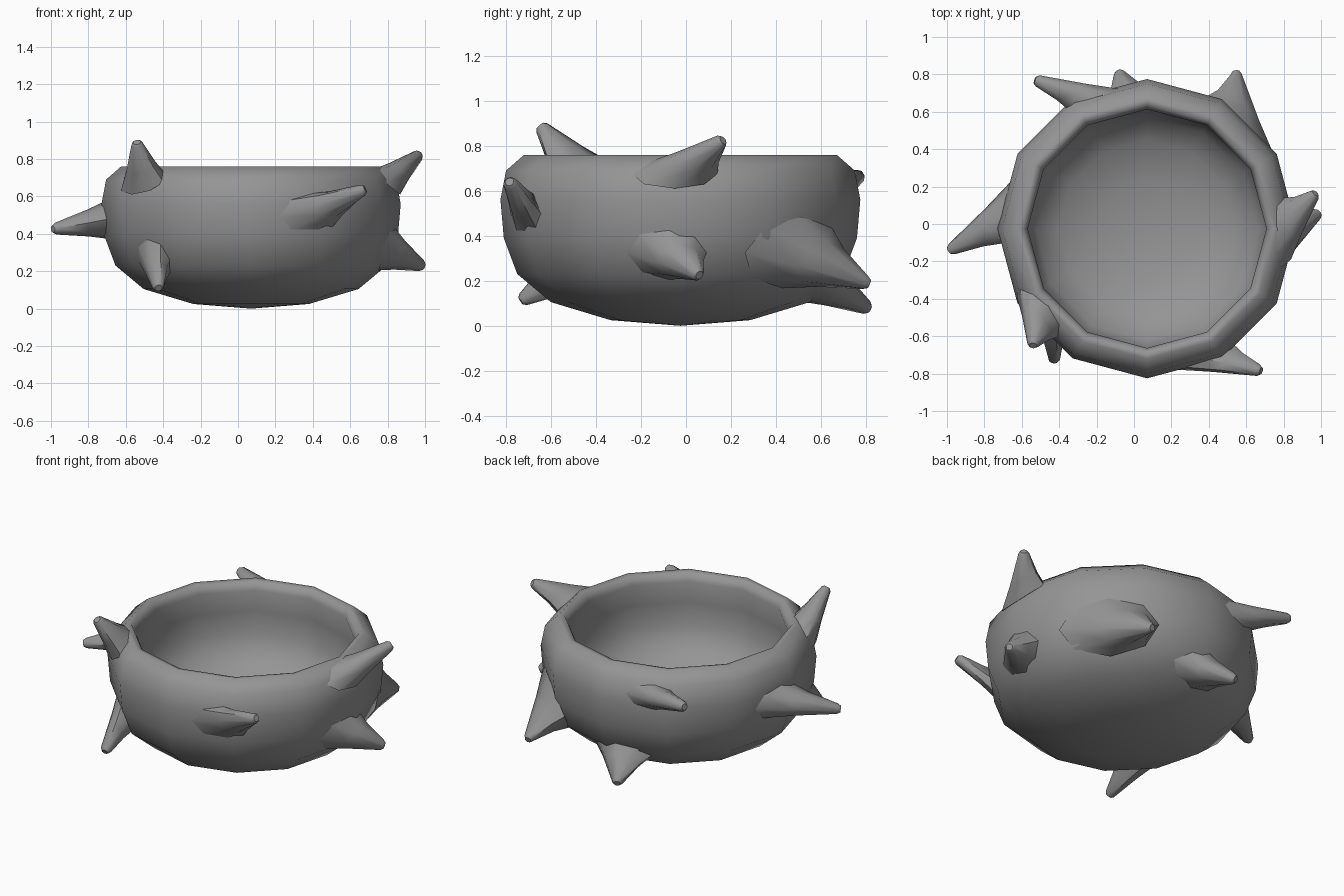
import bpy
import bmesh
from math import cos, sin, tau, radians
from mathutils import Vector

cube = bpy.data.objects.get("Cube")
if cube:
    bpy.data.objects.remove(cube, do_unlink=True)

CENTRE = Vector((0.07, -0.025, 0))
SIDES = 12

# Outer and inner wall as (radius, height), from the base pole upwards
OUTER = [(0, 0), (0.31, 0.025), (0.575, 0.105), (0.725, 0.23),
         (0.785, 0.39), (0.80, 0.56), (0.775, 0.69), (0.695, 0.76)]
INNER = [(0.66, 0.755), (0.638, 0.705), (0.65, 0.57), (0.645, 0.43),
         (0.595, 0.315), (0.475, 0.225), (0.265, 0.165), (0, 0.145)]

stone = bpy.data.materials.new("stone grey")
stone.use_nodes = True
GREY = (0.3, 0.3, 0.3, 1)
stone.diffuse_color = GREY
stone.node_tree.nodes["Principled BSDF"].inputs["Base Color"].default_value = GREY


def finish(name, bm, angle):
    """Turn a bmesh into a smooth shaded object."""
    bmesh.ops.recalc_face_normals(bm, faces=bm.faces)
    mesh = bpy.data.meshes.new(name)
    bm.to_mesh(mesh)
    bm.free()
    mesh.materials.append(stone)
    obj = bpy.data.objects.new(name, mesh)
    bpy.context.collection.objects.link(obj)
    bpy.ops.object.select_all(action='DESELECT')
    obj.select_set(True)
    bpy.context.view_layer.objects.active = obj
    bpy.ops.object.shade_smooth_by_angle(angle=radians(angle))


def bridge(bm, lower, upper):
    n = len(lower)
    for i in range(n):
        j = (i + 1) % n
        bm.faces.new((lower[i], lower[j], upper[j], upper[i]))


def make_bowl():
    bm = bmesh.new()
    profile = OUTER + INNER
    rings = []
    for r, z in profile[1:-1]:
        rings.append([bm.verts.new(CENTRE + Vector((r * cos(tau * i / SIDES),
                                                    r * sin(tau * i / SIDES), z)))
                      for i in range(SIDES)])
    for a, b in zip(rings, rings[1:]):
        bridge(bm, a, b)
    # Close the underside and the floor with fans
    for (r, z), ring in ((profile[0], rings[0]), (profile[-1], rings[-1])):
        pole = bm.verts.new(CENTRE + Vector((0, 0, z)))
        for i in range(SIDES):
            bm.faces.new((pole, ring[i], ring[(i + 1) % SIDES]))
    finish("bowl", bm, 75)


def wall_frame(angle, z):
    """Point on the outer wall with its sideways, upward and outward directions."""
    for (r0, z0), (r1, z1) in zip(OUTER, OUTER[1:]):
        if z0 <= z <= z1:
            break
    r = r0 + (r1 - r0) * (z - z0) / (z1 - z0)
    a = radians(angle)
    radial = Vector((cos(a), sin(a), 0))
    side = Vector((-sin(a), cos(a), 0))
    up = (radial * (r1 - r0) + Vector((0, 0, z1 - z0))).normalized()
    return CENTRE + radial * r + Vector((0, 0, z)), side, up, side.cross(up)


def make_spike(name, angle, z, half_width, half_height, tip):
    """Blunt thorn whose flared foot is sunk into the wall and leans to the tip."""
    bm = bmesh.new()
    point, side, up, out = wall_frame(angle, z)
    foot = point - out * 0.045
    tip = Vector(tip)
    axis = (tip - foot).normalized()
    tip_side = up.cross(axis).normalized()
    tip_up = axis.cross(tip_side)
    n = 8
    rings = []
    # Each ring: place along the thorn, share of the foot size, tip radius
    for t, share, radius in ((0, 1, 0), (0.4, 0.52, 0.015), (0.95, 0, 0.032), (1, 0, 0.02)):
        ring = []
        for i in range(n):
            c, s = cos(tau * i / n), sin(tau * i / n)
            spread = (side * c * half_width + up * s * half_height) * share
            blunt = (tip_side * c + tip_up * s) * radius
            ring.append(bm.verts.new(foot.lerp(tip, t) + spread + blunt))
        rings.append(ring)
    for a, b in zip(rings, rings[1:]):
        bridge(bm, a, b)
    bm.faces.new(rings[0])
    bm.faces.new(rings[-1])
    finish(name, bm, 50)


make_bowl()

# Thorns: angle round the bowl, height, foot half sizes, tip
make_spike("rim_spike_left", -2, 0.71, 0.19, 0.10, (0.97, 0.165, 0.825))
make_spike("low_spike_left", -5, 0.31, 0.18, 0.13, (0.99, 0.06, 0.225))
make_spike("front_spike", 294, 0.49, 0.17, 0.12, (0.68, -0.785, 0.64))
make_spike("rim_spike_front", 217, 0.71, 0.18, 0.10, (-0.54, -0.65, 0.89))
make_spike("low_spike_front", 221, 0.26, 0.14, 0.13, (-0.425, -0.735, 0.11))
make_spike("right_spike", 173, 0.475, 0.17, 0.11, (-0.99, -0.145, 0.425))
make_spike("rim_spike_back", 112, 0.62, 0.15, 0.08, (-0.53, 0.77, 0.665))
make_spike("base_spike_back", 94, 0.16, 0.20, 0.13, (-0.085, 0.815, 0.075))
make_spike("low_spike_back", 44, 0.31, 0.29, 0.17, (0.545, 0.815, 0.185))
